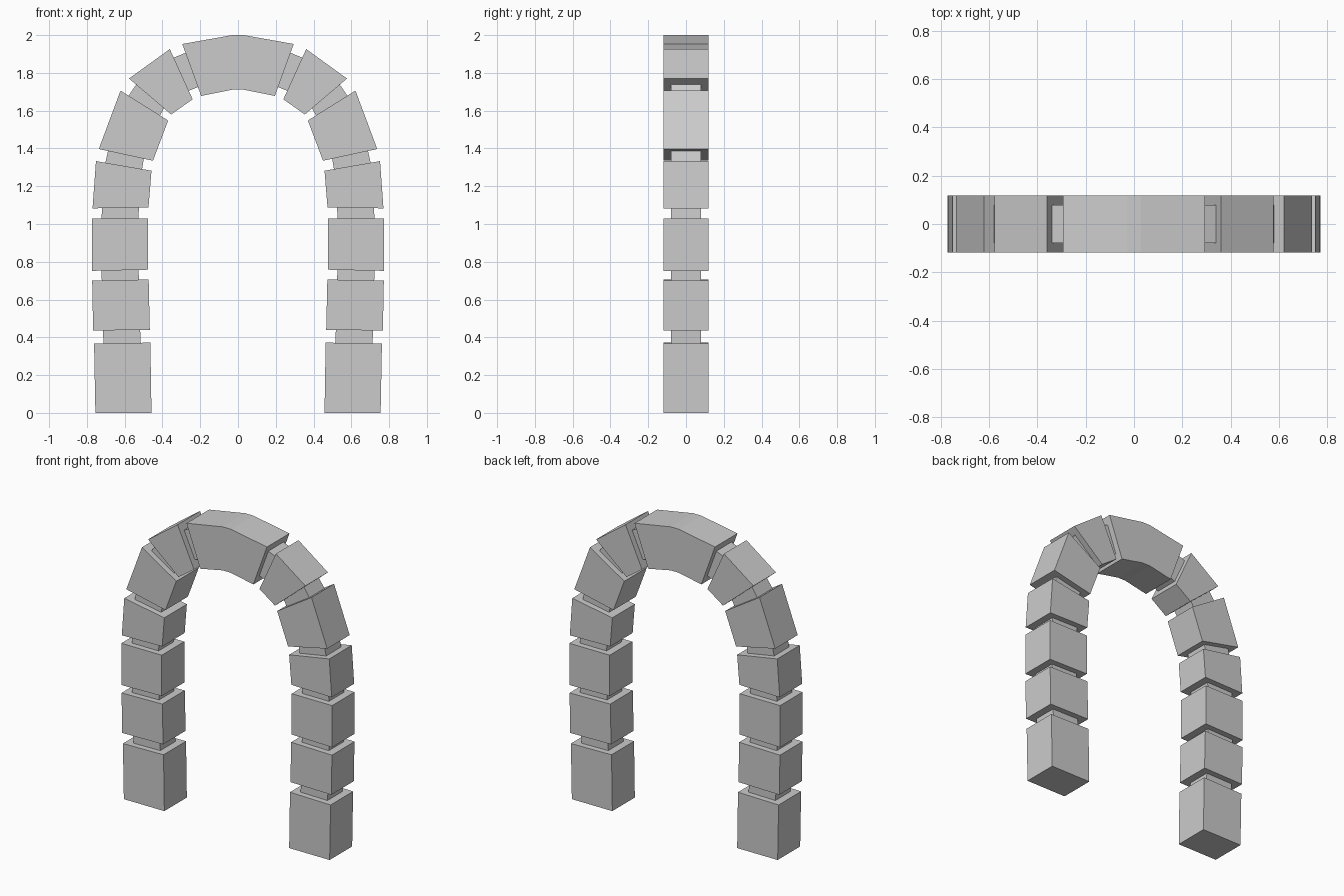
import bpy, bmesh

if "Cube" in bpy.data.objects:
    bpy.data.objects.remove(bpy.data.objects["Cube"])

DEPTH = 0.118         # half depth of the stones
JOINT_DEPTH = 0.079   # half depth of the recessed joints
INSET = 0.17          # joint inset as a share of the stone width


def prism(name, profile, half_depth):
    """Extrude an x-z outline symmetrically along y."""
    bm = bmesh.new()
    front = [bm.verts.new((x, -half_depth, z)) for x, z in profile]
    face = bm.faces.new(front)
    ext = bmesh.ops.extrude_face_region(bm, geom=[face], use_keep_orig=True)
    back = [v for v in ext["geom"] if isinstance(v, bmesh.types.BMVert)]
    bmesh.ops.translate(bm, verts=back, vec=(0, 2 * half_depth, 0))
    bmesh.ops.recalc_face_normals(bm, faces=bm.faces)
    mesh = bpy.data.meshes.new(name)
    bm.to_mesh(mesh)
    bm.free()
    obj = bpy.data.objects.new(name, mesh)
    bpy.context.collection.objects.link(obj)
    return obj


def both_sides(name, profile, half_depth):
    for side, s in (("right", 1), ("left", -1)):
        prism(f"{name}_{side}", [(s * x, z) for x, z in profile], half_depth)


def lerp(a, b, t):
    return (a[0] + (b[0] - a[0]) * t, a[1] + (b[1] - a[1]) * t)


# Stones of one side: inner bottom, outer bottom, outer top, inner top
stones = [
    ((0.458, 0.0), (0.755, 0.0), (0.762, 0.367), (0.464, 0.372)),
    ((0.467, 0.44), (0.767, 0.436), (0.772, 0.70), (0.473, 0.706)),
    ((0.477, 0.758), (0.773, 0.752), (0.773, 1.029), (0.477, 1.029)),
    ((0.474, 1.087), (0.77, 1.083), (0.752, 1.333), (0.458, 1.282)),
    ((0.45, 1.335), (0.737, 1.397), (0.622, 1.706), (0.37, 1.548)),
    ((0.354, 1.58), (0.577, 1.77), (0.361, 1.926), (0.24, 1.66)),
]
for i, stone in enumerate(stones):
    both_sides(f"arch_stone_{i + 1}", stone, DEPTH)

# Keystone with a gently curved top and underside
key_in, key_out = (0.195, 1.678), (0.295, 1.953)
right_half = [key_in, key_out, (0.03, 2.0)]
prism("keystone",
      right_half + [(-x, z) for x, z in reversed(right_half)]
      + [(-0.03, 1.711), (0.03, 1.711)], DEPTH)

# Recessed joints bridging neighbouring stones
ends = stones[1:] + [(key_in, key_out)]
for i, (lower, upper) in enumerate(zip(stones, ends)):
    joint = [lerp(lower[3], lower[2], INSET), lerp(lower[3], lower[2], 1 - INSET),
             lerp(upper[0], upper[1], 1 - INSET), lerp(upper[0], upper[1], INSET)]
    both_sides(f"joint_{i + 1}", joint, JOINT_DEPTH)
